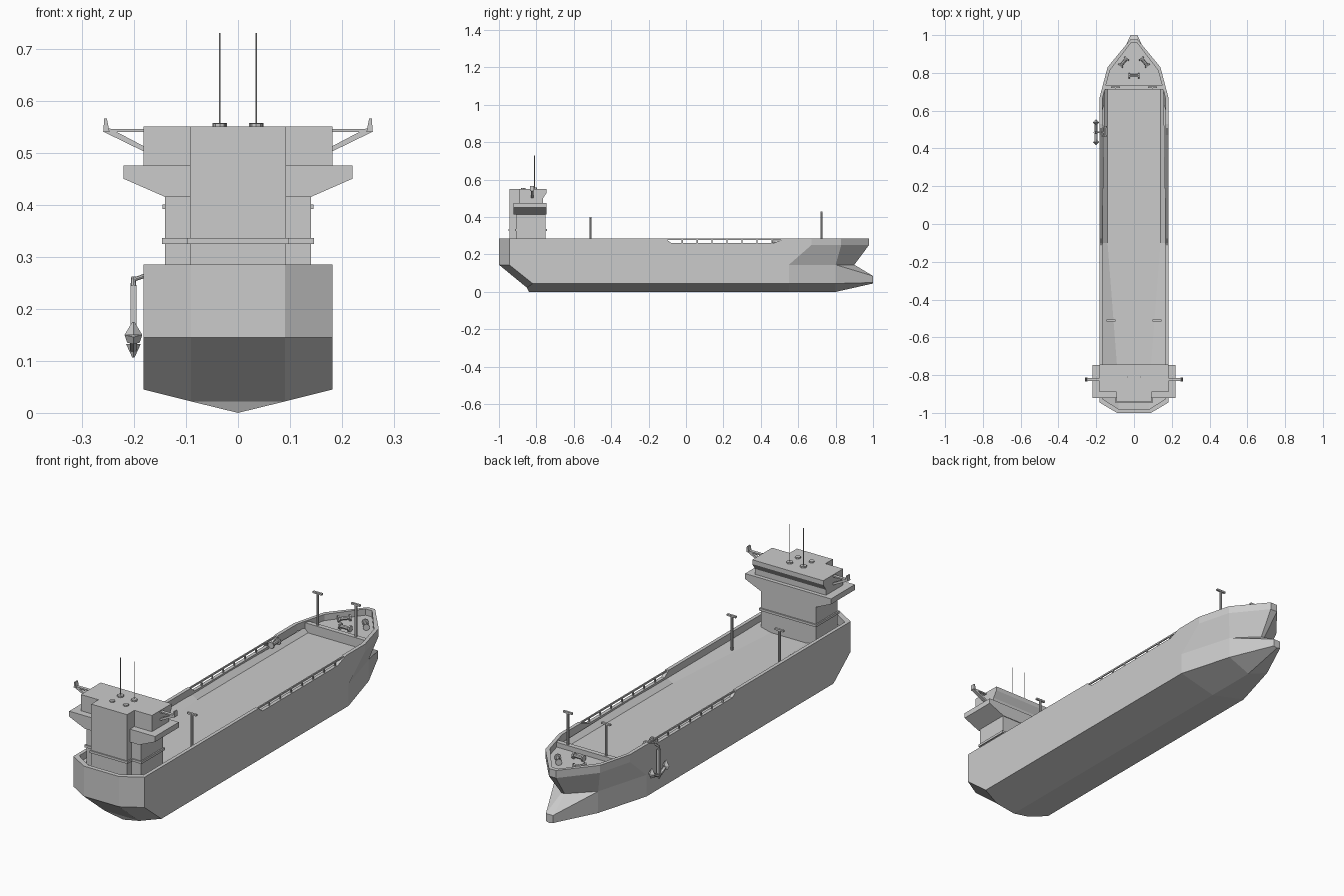
import bpy, bmesh, math
from mathutils import Vector, Matrix

if "Cube" in bpy.data.objects:
    bpy.data.objects.remove(bpy.data.objects["Cube"])

grey = bpy.data.materials.new("plain grey")
grey.use_nodes = True
colour = (0.6, 0.6, 0.6, 1)
grey.diffuse_color = colour
grey.node_tree.nodes["Principled BSDF"].inputs["Base Color"].default_value = colour


def finish(name, bm):
    bmesh.ops.remove_doubles(bm, verts=bm.verts[:], dist=0.0001)
    bmesh.ops.recalc_face_normals(bm, faces=bm.faces[:])
    me = bpy.data.meshes.new(name)
    bm.to_mesh(me)
    bm.free()
    me.materials.append(grey)
    ob = bpy.data.objects.new(name, me)
    bpy.context.scene.collection.objects.link(ob)
    return ob


def prism(name, pts, axis, a, b):
    """Extrude a flat profile from a to b along one axis."""
    bm = bmesh.new()
    place = {"x": lambda p, t: (t, p[0], p[1]),
             "y": lambda p, t: (p[0], t, p[1]),
             "z": lambda p, t: (p[0], p[1], t)}[axis]
    lo, hi = ([bm.verts.new(place(p, t)) for p in pts] for t in (a, b))
    bm.faces.new(lo)
    bm.faces.new(hi)
    for i in range(len(pts)):
        j = (i + 1) % len(pts)
        bm.faces.new((lo[i], lo[j], hi[j], hi[i]))
    return finish(name, bm)


def box(name, x, y, z):
    return prism(name, [(x[0], y[0]), (x[1], y[0]), (x[1], y[1]), (x[0], y[1])], "z", *z)


def bar(name, p, q, r, r2=None, sides=8):
    """Round or square bar, or cone, between two points."""
    p, q = Vector(p), Vector(q)
    d = q - p
    turn = d.to_track_quat("Z", "Y").to_matrix().to_4x4()
    bm = bmesh.new()
    bmesh.ops.create_cone(bm, cap_ends=True, segments=sides, radius1=r,
                          radius2=r if r2 is None else r2, depth=d.length,
                          matrix=Matrix.Translation((p + q) / 2) @ turn)
    return finish(name, bm)


# Hull: half outlines from stern to stem, stacked from inner bulwark to keel
side, rim, cut, water, chine_z = 0.182, 0.285, 0.262, 0.145, 0.045
notch = [(-0.11, rim), (-0.08, cut), (0.47, cut), (0.53, rim)]
top = [(0.09, -1, rim), (side, -0.945, rim)] + [(side, y, z) for y, z in notch]
top += [(side, 0.67, rim), (0.14, 0.83, rim), (0.018, 0.978, rim)]
inner = [(x * 0.91, y * 0.98 if abs(y) > 0.7 else y, z) for x, y, z in top]
floor = [(x, y, 0.252 if y > 0.6 else 0.22) for x, y, z in inner]
mid = [(x, y, 0.25) for x, y, z in top]
line = [(x, y, water) for x, y, z in top[:6]]
line += [(side, 0.55, water), (0.11, 0.80, water), (0.008, 0.90, water)]
bulb = line[:-1] + [(0.018, 1.0, 0.085)]
chine = [(0.09, -0.85, 0.022), (side, -0.82, chine_z)]
chine += [(x, y, chine_z) for x, y, z in line[2:8]] + [(0.018, 1.0, 0.05)]
keel = [(0, max(y, -0.84), 0) for x, y, z in line[:8]] + [(0, 1.0, 0.045)]

bm = bmesh.new()
rings = []
for row in (floor, inner, top, mid, line, bulb, chine, keel):
    whole = row + [(-x, y, z) for x, y, z in reversed(row)]
    rings.append([bm.verts.new(p) for p in whole])
for a, b in zip(rings, rings[1:]):
    for i in range(len(a)):
        j = (i + 1) % len(a)
        bm.faces.new((a[i], a[j], b[j], b[i]))
finish("hull", bm)

# Main deck: flat middle with sides that rise to the bulwark
bm = bmesh.new()
flat = [(0.14, 0.72), (0.14, -0.1), (0.09, -0.75), (0.08, -0.985)]
edge = [(0.157, 0.72), (0.17, -0.1), (0.17, -0.75), (0.17, -0.945)]
strips = [[(s * x, y, z) for x, y in pts]
          for s, z, pts in ((-1, 0.255, edge), (-1, 0.235, flat), (1, 0.235, flat), (1, 0.255, edge))]
strips = [[bm.verts.new(p) for p in s] for s in strips]
for a, b in zip(strips, strips[1:]):
    for i in range(3):
        bm.faces.new((a[i], b[i], b[i + 1], a[i + 1]))
finish("main_deck", bm)

# Raised foredeck and the wall behind it
half = [(0.155, 0.72), (0.132, 0.82), (0.016, 0.962)]
prism("foredeck", half + [(-x, y) for x, y in reversed(half)], "z", 0.251, 0.256)
box("foredeck_wall", (-0.156, 0.156), (0.712, 0.734), (0.23, 0.278))

# Deckhouse tower with a rear stair column
box("tower", (-0.14, 0.14), (-0.91, -0.75), (0.23, 0.43))
box("tower_band", (-0.146, 0.146), (-0.915, -0.744), (0.325, 0.336))
box("rear_column", (-0.092, 0.092), (-0.943, -0.88), (0.23, 0.55))
box("rear_column_band", (-0.097, 0.097), (-0.948, -0.88), (0.325, 0.336))
wing = [(0.14, 0.415), (0.22, 0.45), (0.22, 0.475)]
prism("bridge_wings", wing + [(-x, z) for x, z in reversed(wing)], "y", -0.922, -0.747)

# Bridge with forward leaning window front
prism("bridge", [(-0.89, 0.475), (-0.765, 0.475), (-0.765, 0.50), (-0.745, 0.53),
                 (-0.745, 0.55), (-0.89, 0.55)], "x", -side, side)

for s, label in ((1, "left"), (-1, "right")):
    # Wing brackets and lamps on the bridge sides
    frame = [(0.18, 0.546), (0.25, 0.546), (0.25, 0.54), (0.18, 0.54)]
    prism(label + "_bracket_arm", [(s * x, z) for x, z in frame], "y", -0.83, -0.815)
    strut = [(0.18, 0.502), (0.258, 0.54), (0.258, 0.548), (0.245, 0.546), (0.18, 0.512)]
    prism(label + "_bracket_strut", [(s * x, z) for x, z in strut], "y", -0.83, -0.815)
    horn = [(0.247, 0.54), (0.259, 0.54), (0.257, 0.566), (0.252, 0.566)]
    prism(label + "_bracket_lamp", [(s * x, z) for x, z in horn], "y", -0.833, -0.812)

    # Roof aerials and domes
    x = s * 0.035
    bar(label + "_aerial", (x, -0.81, 0.55), (x, -0.81, 0.73), 0.0018, sides=6)
    bar(label + "_aerial_base", (x, -0.81, 0.55), (x, -0.81, 0.557), 0.014)
    bar(label + "_roof_vent", (x, -0.87, 0.55), (x, -0.87, 0.556), 0.012)

    # Deck masts with crossbars
    for part, mx, my, mz in (("aft", 0.122, -0.51, 0.4), ("fore", 0.098, 0.724, 0.43)):
        mx *= s
        bar(f"{label}_{part}_mast", (mx, my, 0.235), (mx, my, mz), 0.006)
        box(f"{label}_{part}_crossbar", (mx - 0.023, mx + 0.023), (my - 0.005, my + 0.005),
            (mz - 0.008, mz))

    # Rail across the bulwark opening
    rx = s * 0.174
    box(label + "_rail", (rx - 0.003, rx + 0.003), (-0.11, 0.53), (0.278, 0.285))
    for i in range(7):
        y = -0.02 + i * 0.08
        box(label + "_rail_post", (rx - 0.003, rx + 0.003), (y - 0.003, y + 0.003), (0.26, 0.28))


def winch(name, x, y, z, angle):
    """Spool with two end discs, lying on the deck."""
    c, d = Vector((x, y, z)), Vector((math.cos(angle), math.sin(angle), 0))
    bar(name + "_drum", c - d * 0.025, c + d * 0.025, 0.008)
    for e in (-1, 1):
        bar(name + "_disc", c + d * e * 0.021, c + d * e * 0.028, 0.015)


winch("middle_winch", 0, 0.785, 0.27, 0)
winch("left_winch", 0.055, 0.857, 0.27, math.radians(-50))
winch("right_winch", -0.055, 0.857, 0.27, math.radians(50))
winch("anchor_winch", -0.155, 0.49, 0.268, math.pi / 2)

# Anchor hanging outside the hull
ax, ay = -0.201, 0.485
bar("anchor_cable", (-0.155, ay, 0.272), (ax, ay, 0.256), 0.004)
bar("anchor_ring", (ax, ay, 0.24), (ax, ay, 0.262), 0.006, 0.004)
box("anchor_shank", (ax - 0.006, ax + 0.006), (ay - 0.008, ay + 0.008), (0.12, 0.245))
bar("anchor_crown", (ax, ay, 0.132), (ax, ay, 0.106), 0.014, 0.002, 4)
for s in (-1, 1):
    tip = ay + s * 0.052
    bar("anchor_arm", (ax, ay, 0.122), (ax, tip, 0.148), 0.008, sides=6)
    bar("anchor_fluke", (ax, tip, 0.15), (ax, tip, 0.175), 0.017, 0.002, 4)
    bar("anchor_fluke_base", (ax, tip, 0.15), (ax, tip - s * 0.004, 0.135), 0.017, 0.012, 4)
